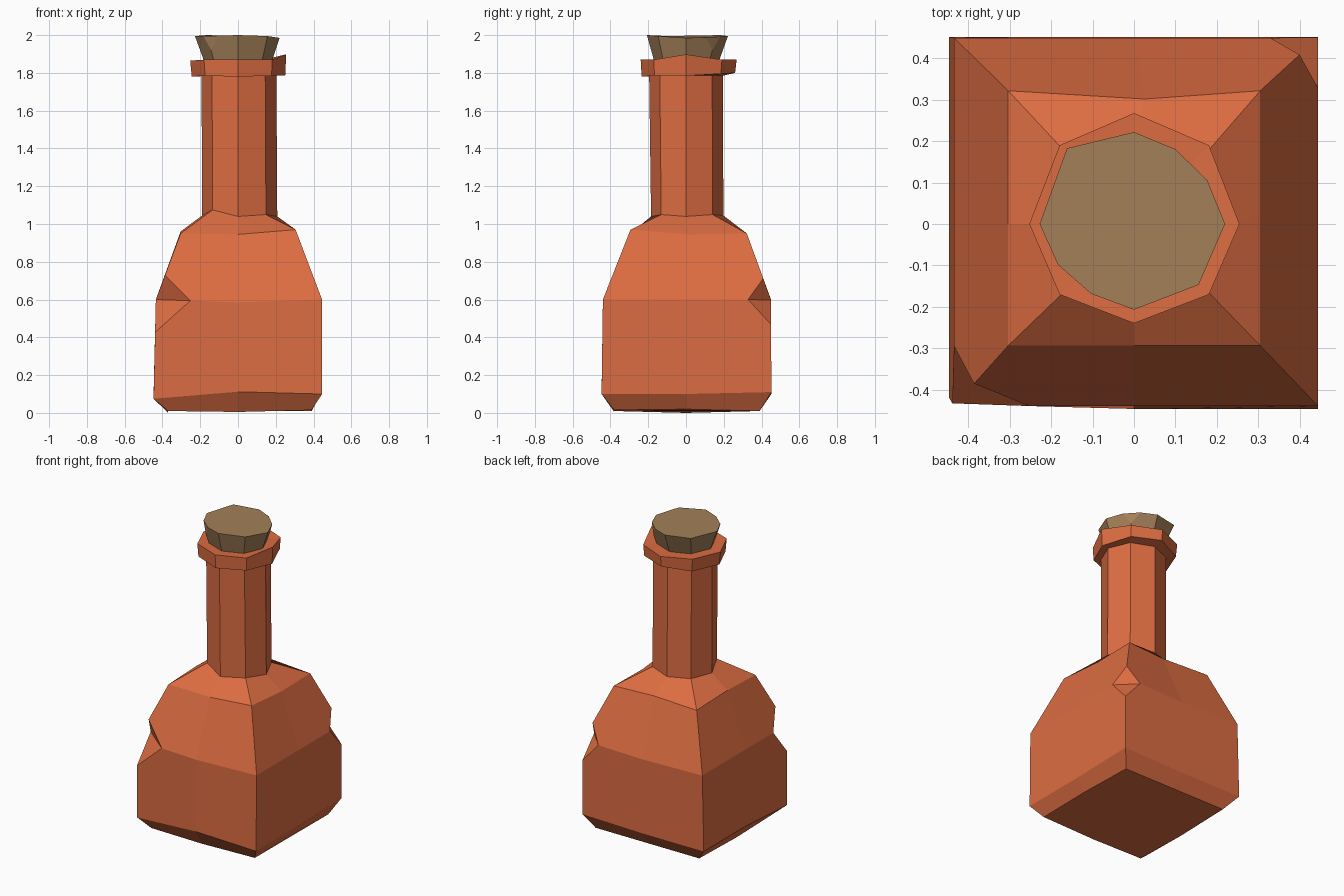
import bpy, bmesh
from mathutils import Vector

if "Cube" in bpy.data.objects:
    bpy.data.objects.remove(bpy.data.objects["Cube"])


def material(name, rgb):
    m = bpy.data.materials.new(name)
    m.diffuse_color = (*rgb, 1)
    m.use_nodes = True
    m.node_tree.nodes["Principled BSDF"].inputs["Base Color"].default_value = m.diffuse_color
    return m


clay = material("orange clay", (0.72, 0.152, 0.054))
cork_brown = material("cork brown", (0.37, 0.215, 0.1))

# Eight directions: front-left corner, then counter-clockwise from above
DIRS = [(-1, -1), (0, -1), (1, -1), (1, 0), (1, 1), (0, 1), (-1, 1), (-1, 0)]


def ring(bm, left, right, front, back, z, dz=(0,) * 8, corner=1.0):
    """Eight-sided ring; corner=1 is square, 0.71 is an octagon."""
    verts = []
    for (dx, dy), d in zip(DIRS, dz):
        k = corner if dx and dy else 1.0
        x = k * (left if dx < 0 else right if dx > 0 else 0)
        y = k * (front if dy < 0 else back if dy > 0 else 0)
        verts.append(bm.verts.new((x, y, z + d)))
    return verts


def loft(bm, rings):
    for a, b in zip(rings, rings[1:]):
        for i in range(8):
            j = (i + 1) % 8
            bm.faces.new((a[i], a[j], b[j], b[i]))
    bm.faces.new(rings[0][::-1])
    bm.faces.new(rings[-1])


def chip(bm, v, cuts):
    """Knock off vertex v; cuts are (neighbour, fraction) in order around it."""
    pts = []
    for other, f in cuts:
        edge = next(e for e in v.link_edges if e.other_vert(v) is other)
        pts.append(bmesh.utils.edge_split(edge, v, f)[1])
    for i, a in enumerate(pts):
        b = pts[(i + 1) % len(pts)]
        face = next(f for f in v.link_faces if a in f.verts and b in f.verts)
        if len(face.verts) > 3:
            bmesh.utils.face_split(face, a, b)
    bmesh.ops.delete(bm, geom=[v], context='VERTS')
    if len(pts) == 3:
        bm.faces.new(pts)
    else:
        up, s1, down, s2 = pts
        bm.faces.new((up, s1, s2))
        bm.faces.new((down, s2, s1))


def finish(bm, name, mat):
    bmesh.ops.recalc_face_normals(bm, faces=bm.faces[:])
    me = bpy.data.meshes.new(name)
    bm.to_mesh(me)
    bm.free()
    me.materials.append(mat)
    bpy.context.collection.objects.link(bpy.data.objects.new(name, me))


# Bottle: square body, shoulder, octagonal neck and lip
bm = bmesh.new()
R = [
    ring(bm, -.37, .39, -.38, .39, .0, (.01, .005, .015, .02, .01, .01, .01, 0)),
    ring(bm, -.447, .445, -.447, .452, .1, (-.025, .012, 0, 0, .01, 0, 0, 0)),
    ring(bm, -.435, .445, -.44, .45, .6, (0, -.015, 0, 0, 0, -.01, 0, 0)),
    ring(bm, -.304, .305, -.294, .322, .95, (0, -.005, .02, -.005, 0, 0, 0, .01)),
    ring(bm, -.19, .208, -.185, .198, 1.045, (.03, -.005, .005, -.005, .005, 0, 0, 0), .71),
    ring(bm, -.193, .203, -.195, .195, 1.785, corner=.71),
    ring(bm, -.245, .25, -.235, .26, 1.785, (0, -.005, 0, 0, .01, .015, 0, -.005), .71),
    ring(bm, -.253, .255, -.24, .268, 1.87, (0, 0, 0, .028, 0, 0, 0, -.005), .71),
    ring(bm, -.175, .175, -.17, .18, 1.868, corner=.71),
]
R[1][0].co.y = -.42
R[3][3].co.y = .02
R[3][5].co += Vector((.025, -.02, 0))
loft(bm, R)
# Chipped body corners: front left and back right
chip(bm, R[2][0], [(R[3][0], .37), (R[2][7], .33), (R[1][0], .33), (R[2][1], .42)])
chip(bm, R[2][4], [(R[3][4], .32), (R[2][5], .26), (R[1][4], .27), (R[2][3], .27)])
finish(bm, "bottle", clay)

# Cork: flared octagonal stopper with two chipped rim corners
bm = bmesh.new()
C = [
    ring(bm, -.175, .175, -.165, .17, 1.85, corner=.71),
    ring(bm, -.228, .22, -.207, .222, 1.99, (.005, .01, .005, -.005, 0, .005, .01, .005), .71),
]
C[1][6].co.y = .183
loft(bm, C)
for i in (0, 4):
    chip(bm, C[1][i], [(C[0][i], .5), (C[1][i - 1], .33), (C[1][i + 1], .36)])
finish(bm, "cork", cork_brown)
